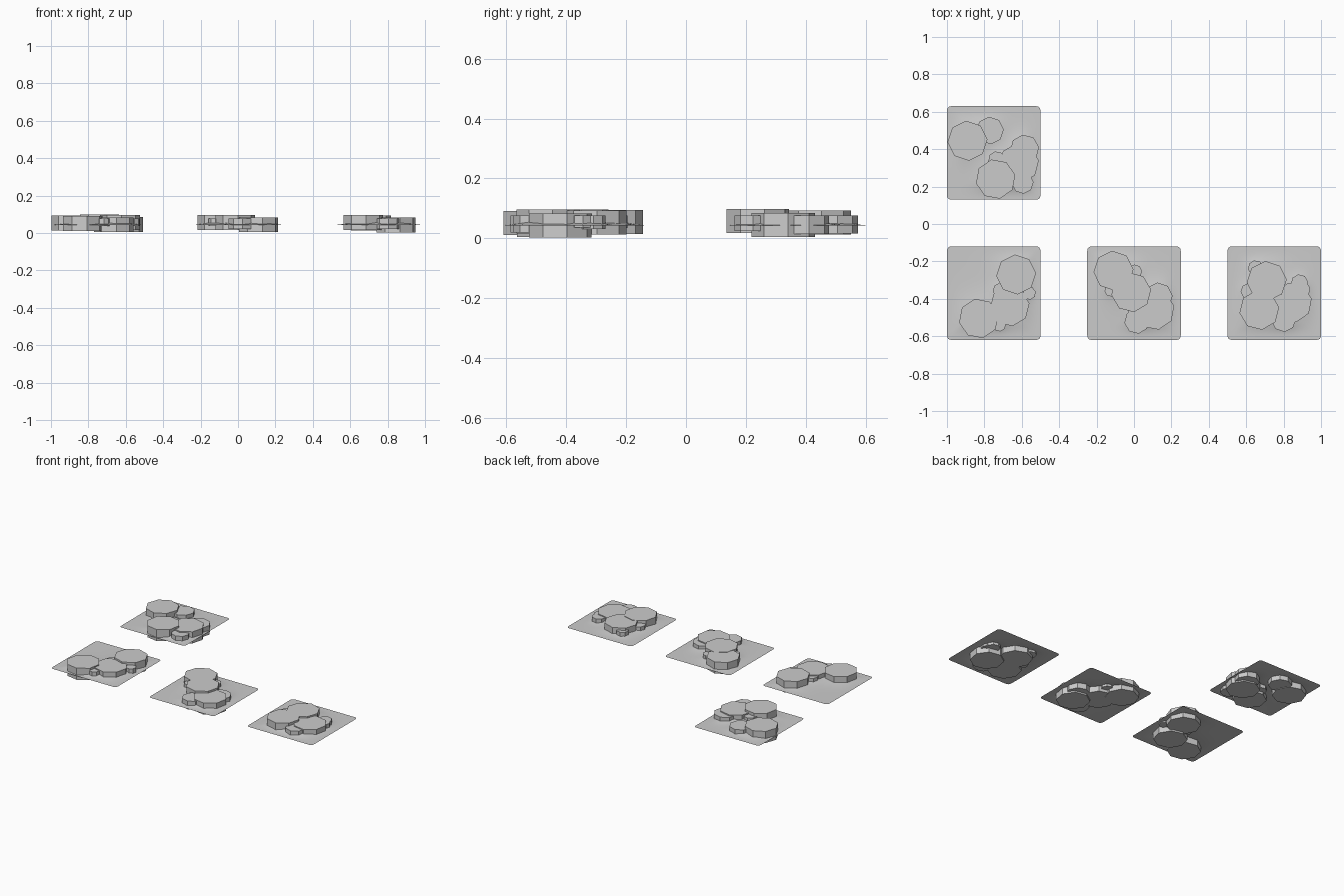
import bpy, bmesh, math

if "Cube" in bpy.data.objects:
    bpy.data.objects.remove(bpy.data.objects["Cube"])

HALF, CORNER, N = 0.25, 0.022, 40
BIG_R, BIG_H, SMALL_TOP = 0.107, 0.08, 0.077
CENTRES = [(-0.75, 0.38)] + [(0.75 * k, -0.37) for k in (-1, 0, 1)]

# Large stones of each tile: x, y, top z (all the same size)
LARGE = [
    [(-0.89, 0.445, 0.093), (-0.615, 0.325, 0.085), (-0.74, 0.24, 0.098)],
    [(-0.63, -0.27, 0.095), (-0.665, -0.44, 0.084), (-0.83, -0.505, 0.091)],
    [(-0.11, -0.25, 0.095), (-0.015, -0.365, 0.097), (0.11, -0.46, 0.084)],
    [(0.71, -0.305, 0.093), (0.67, -0.46, 0.096), (0.845, -0.42, 0.083)],
]
# Filler stones of each tile: x, y, radius
SMALL = [
    [(-0.77, 0.5, 0.074), (-0.585, 0.4, 0.078), (-0.735, 0.345, 0.044), (-0.595, 0.22, 0.058)],
    [(-0.715, -0.355, 0.04), (-0.72, -0.54, 0.035), (-0.56, -0.37, 0.035)],
    [(0.13, -0.39, 0.077), (0.015, -0.52, 0.067), (0.005, -0.475, 0.039),
     (0.005, -0.255, 0.038), (-0.125, -0.355, 0.033)],
    [(0.8, -0.51, 0.067), (0.885, -0.315, 0.046), (0.65, -0.235, 0.041),
     (0.615, -0.36, 0.045), (0.905, -0.35, 0.038)],
]


def make_object(name, bm):
    me = bpy.data.meshes.new(name)
    bm.to_mesh(me)
    bm.free()
    ob = bpy.data.objects.new(name, me)
    bpy.context.collection.objects.link(ob)


def ground_height(x, y, u, v, stones):
    # Soft mound under the stones, fading to a flat rim
    mound = sum(0.14 * r * math.exp(-((x - sx) ** 2 + (y - sy) ** 2) / (1.1 * r * r))
                for sx, sy, r, *_ in stones)
    edge = max(0, min(1, (HALF - max(abs(u), abs(v))) / 0.09))
    return 0.043 + min(mound, 0.022) * edge * edge * (3 - 2 * edge)


def ground_sheet(name, cx, cy, stones):
    # Thin square sheet with rounded corners
    bm = bmesh.new()
    bmesh.ops.create_grid(bm, x_segments=N, y_segments=N, size=HALF)
    inner = HALF - CORNER
    for p in bm.verts:
        u, v = p.co.x, p.co.y
        du, dv = abs(u) - inner, abs(v) - inner
        if du > 0 and dv > 0:
            k = max(du, dv) / math.hypot(du, dv)
            u = math.copysign(inner + du * k, u)
            v = math.copysign(inner + dv * k, v)
        p.co = (cx + u, cy + v, ground_height(cx + u, cy + v, u, v, stones))
    for f in bm.faces:
        f.smooth = True
    make_object(name, bm)


def stone_cluster(name, stones):
    # Flat eight-sided stones, each turned a little differently
    bm = bmesh.new()
    for k, (x, y, r, top, height) in enumerate(stones):
        verts = bmesh.ops.create_cone(bm, cap_ends=True, segments=8, radius1=r,
                                      radius2=r, depth=height)["verts"]
        a = math.radians(4 + 4 * (k % 3))
        for p in verts:
            u, v, z = p.co
            p.co = (x + u * math.cos(a) - v * math.sin(a),
                    y + u * math.sin(a) + v * math.cos(a), z + top - height / 2)
    make_object(name, bm)


for i, (cx, cy) in enumerate(CENTRES):
    stones = [(x, y, BIG_R, top, BIG_H) for x, y, top in LARGE[i]]
    stones += [(x, y, r, SMALL_TOP, 0.02 + 0.55 * r) for x, y, r in SMALL[i]]
    ground_sheet(f"ground_sheet_{i + 1}", cx, cy, stones)
    stone_cluster(f"stones_{i + 1}", stones)
